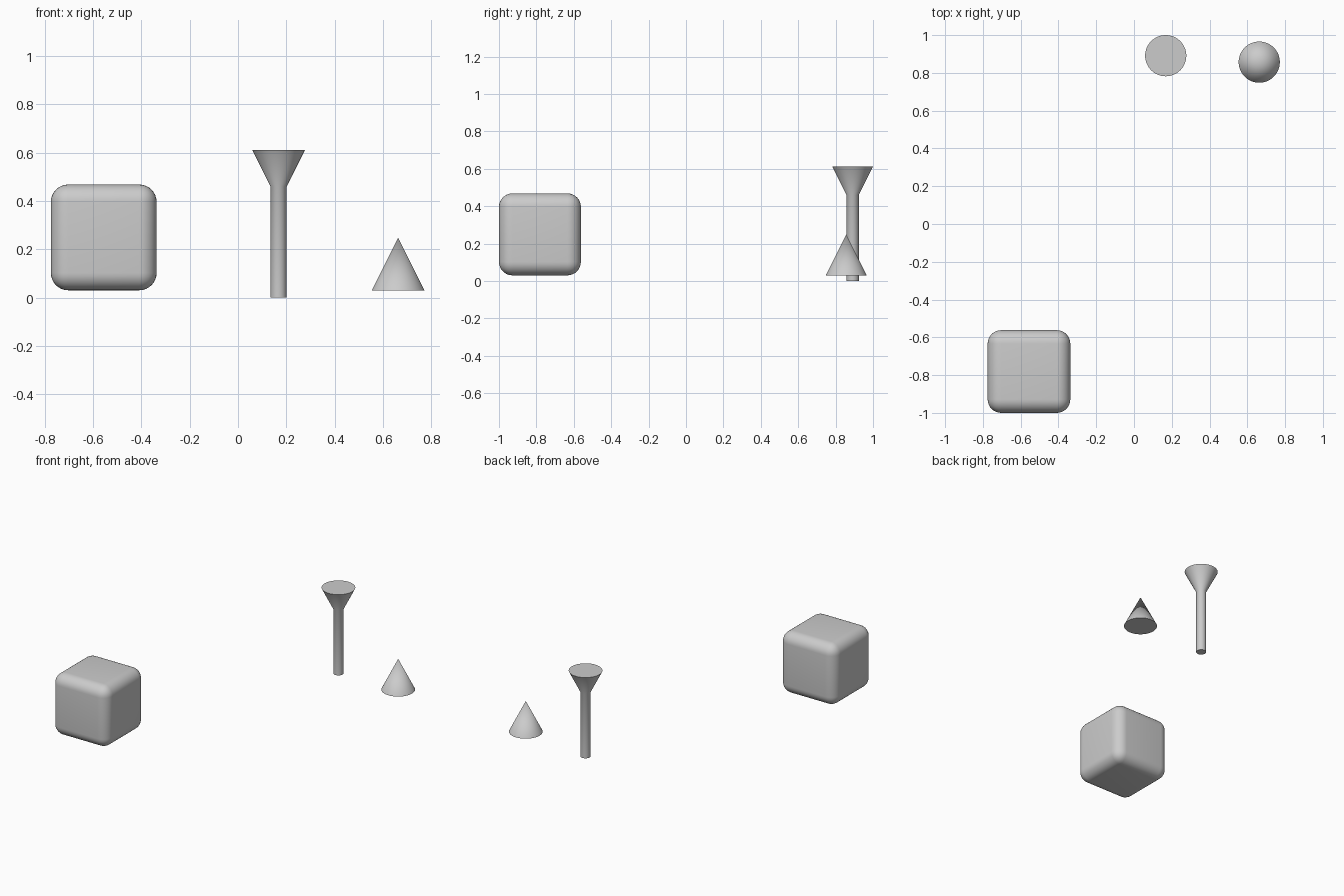
import bpy
import bmesh
import math

if "Cube" in bpy.data.objects:
    bpy.data.objects.remove(bpy.data.objects["Cube"])


def lathe(name, location, profile, segments=64):
    """Revolve (radius, height) points about z; zero radius closes at a pole."""
    bm = bmesh.new()
    verts = [bm.verts.new((r, 0, z)) for r, z in profile]
    edges = [bm.edges.new(pair) for pair in zip(verts, verts[1:])]
    bmesh.ops.spin(bm, geom=verts + edges, cent=(0, 0, 0), axis=(0, 0, 1),
                   angle=math.tau, steps=segments)
    bmesh.ops.remove_doubles(bm, verts=bm.verts, dist=1e-5)
    bmesh.ops.recalc_face_normals(bm, faces=bm.faces)
    mesh = bpy.data.meshes.new(name)
    bm.to_mesh(mesh)
    bm.free()
    obj = bpy.data.objects.new(name, mesh)
    obj.location = location
    bpy.context.collection.objects.link(obj)
    smooth(obj)
    return obj


def smooth(obj):
    bpy.ops.object.select_all(action='DESELECT')
    obj.select_set(True)
    bpy.context.view_layer.objects.active = obj
    bpy.ops.object.shade_smooth_by_angle(angle=math.radians(30))


# Rounded cube
bpy.ops.mesh.primitive_cube_add(size=0.438, location=(-0.556, -0.781, 0.249))
cube = bpy.context.object
cube.name = "rounded_cube"
bevel = cube.modifiers.new("rounding", 'BEVEL')
bevel.width = 0.072
bevel.segments = 8
bpy.ops.object.modifier_apply(modifier=bevel.name)
smooth(cube)

# Flared post: thin stem opening into a flat-topped inverted cone
lathe("flared_post", (0.168, 0.891, 0),
      [(0, 0), (0.033, 0), (0.033, 0.459), (0.109, 0.611), (0, 0.611)])

# Small standing cone
lathe("small_cone", (0.663, 0.857, 0.03),
      [(0, 0), (0.109, 0), (0, 0.218)])
